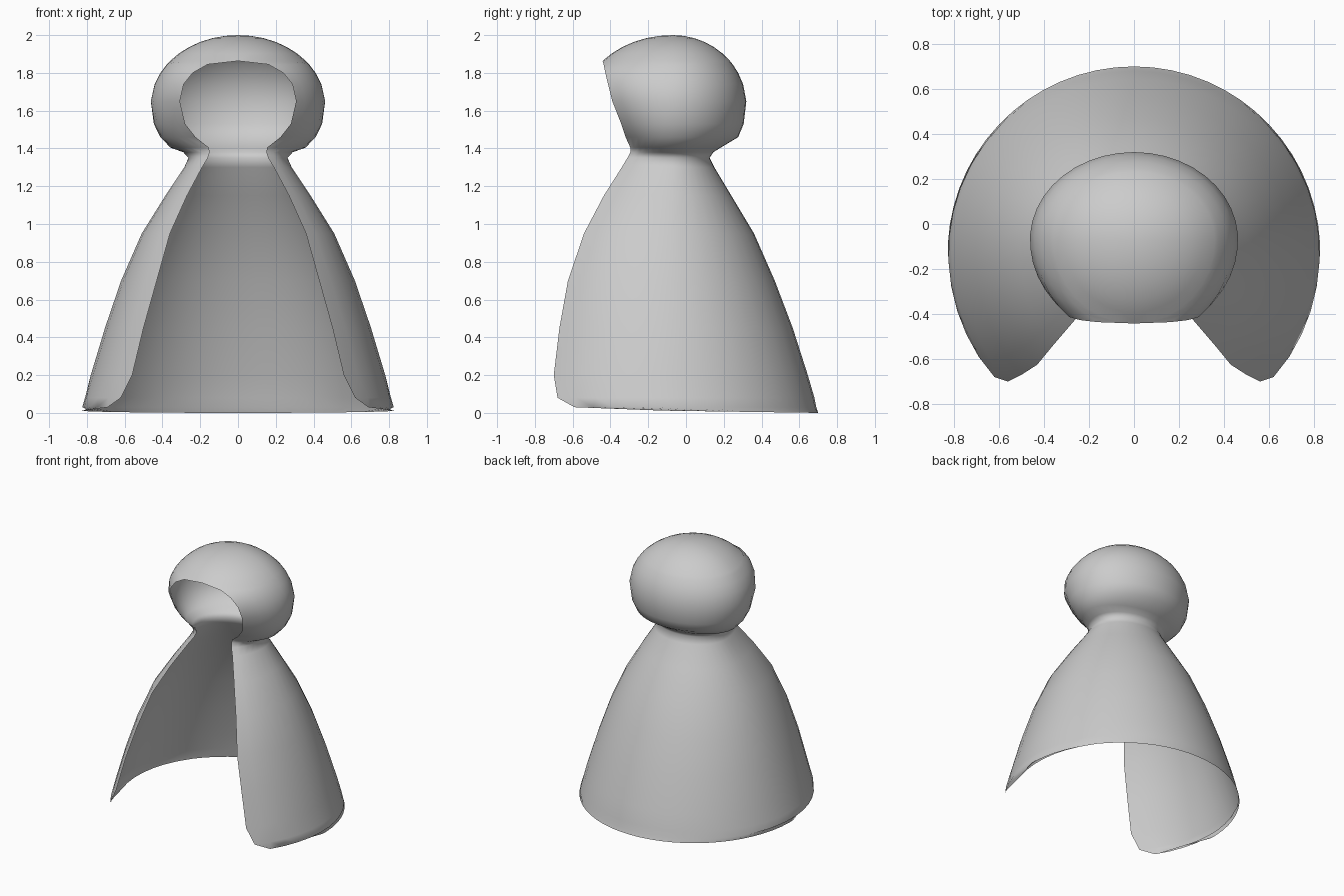
import bpy, bmesh
from math import sin, cos, asin, pi, sqrt

if "Cube" in bpy.data.objects:
    bpy.data.objects.remove(bpy.data.objects["Cube"])

SEG = 16

# Cape and neck slices: z, half width, back y, front edge x, front edge y
cape = [
    (0, .828, .70, .827, -.14), (.03, .825, .69, .69, -.59),
    (.08, .81, .68, .62, -.68), (.20, .78, .645, .56, -.70),
    (.45, .705, .565, .50, -.67), (.70, .62, .47, .43, -.625),
    (.95, .51, .36, .36, -.54), (1.15, .385, .24, .27, -.435),
    (1.30, .285, .15, .19, -.34), (1.35, .262, .125, .16, -.31),
    (1.38, .29, .145, .15, -.295), (1.405, .36, .185, .155, -.295),
]
# Edge of the face opening in the hood: z, x, y
face_edge = [(1.46, .225, -.32), (1.53, .28, -.343), (1.65, .308, -.39),
             (1.74, .288, -.413), (1.80, .24, -.427), (1.845, .16, -.436)]


def hood_size(z):
    """Relative size of a hood slice (1 at its widest)."""
    return sqrt(max(0, 1 - ((z - 1.63) / .37) ** 2))


def hood_row(z, ex, ey):
    s = hood_size(z)
    return z, .463 * s, -.07 + .39 * s, ex, ey


rows = cape + [hood_row(*e) for e in face_edge]
# Closed crown above the face opening, ending in a pole
for k in range(7):
    z = 1.63 + .37 * sin(pi / 2 * (.434 + .566 * k / 6))
    z = 2 if k == 6 else z
    rows.append(hood_row(z, 0, -.07 - .479 * hood_size(z)))


def arc(z, w, back, ex, ey):
    """Half slice from the middle of the back round to the front edge."""
    cy = -.13 + .06 * min(1, max(0, (z - .95) / .45))
    a = asin(ex / w) if w else 0
    front = (cy - ey) / max(cos(a), .05)
    pts = []
    for i in range(SEG + 1):
        t = (pi - a) * i / SEG
        depth = (back - cy) if cos(t) > 0 else front
        lift = .012 * (1 - cos(t)) if z == 0 else 0
        pts.append((w * sin(t), cy + depth * cos(t), z + lift))
    return pts


# Hooded cloak: one open sheet, half lofted then mirrored
bm = bmesh.new()
for side in (1, -1):
    grid = [[bm.verts.new((side * x, y, z)) for x, y, z in arc(*r)] for r in rows]
    for lo, hi in zip(grid, grid[1:]):
        for i in range(SEG):
            bm.faces.new((lo[i + 1], lo[i], hi[i], hi[i + 1]))
bmesh.ops.remove_doubles(bm, verts=bm.verts[:], dist=.0005)
bmesh.ops.recalc_face_normals(bm, faces=bm.faces[:])

# Make the outer side face outward: the crown must point up
crown = max(bm.faces, key=lambda f: f.calc_center_median().z)
if crown.normal.z < 0:
    bmesh.ops.reverse_faces(bm, faces=bm.faces[:])
for f in bm.faces:
    f.smooth = True

mesh = bpy.data.meshes.new("hooded_cloak")
bm.to_mesh(mesh)
bm.free()
cloak = bpy.data.objects.new("hooded_cloak", mesh)
bpy.context.collection.objects.link(cloak)
